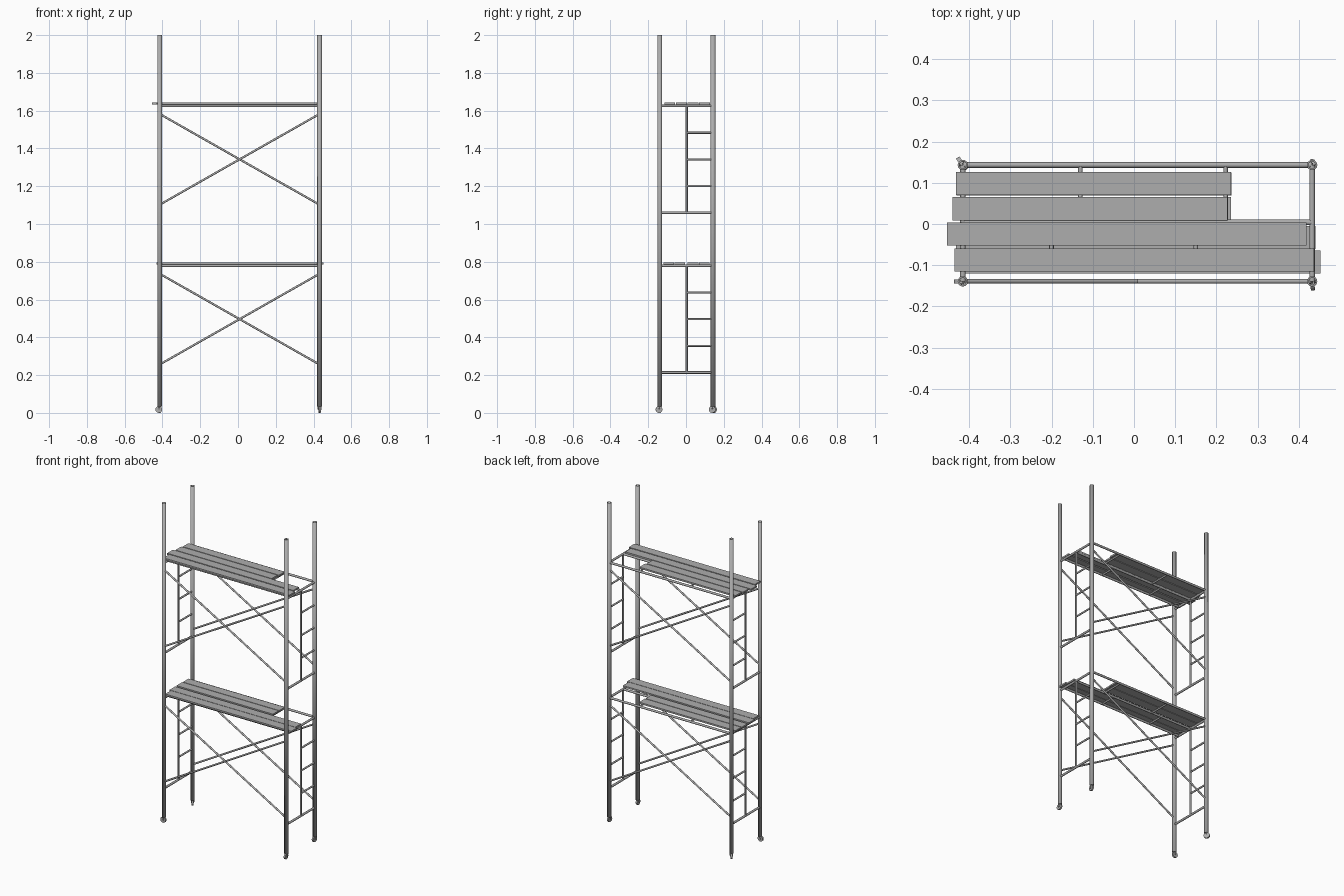
import bpy, math
from mathutils import Vector

cube = bpy.data.objects.get("Cube")
if cube:
    bpy.data.objects.remove(cube, do_unlink=True)

grey = bpy.data.materials.new("scaffold grey")
grey.use_nodes = True
colour = (0.42, 0.42, 0.42, 1)
grey.diffuse_color = colour
grey.node_tree.nodes["Principled BSDF"].inputs["Base Color"].default_value = colour

LEFT, RIGHT, FRONT, BACK = -0.415, 0.432, -0.139, 0.143
MIDDLE = 0.004
TUBE, THIN, POLE = 0.0068, 0.0055, 0.0125


def finish(name, smooth=True):
    ob = bpy.context.object
    ob.name = name
    ob.data.materials.append(grey)
    if smooth:
        bpy.ops.object.shade_smooth_by_angle(angle=math.radians(40))
    return ob


def tube(name, a, b, radius=TUBE, sides=12):
    a, b = Vector(a), Vector(b)
    d = b - a
    bpy.ops.mesh.primitive_cylinder_add(vertices=sides, radius=radius, depth=d.length,
                                        location=(a + b) / 2)
    bpy.context.object.rotation_euler = d.to_track_quat('Z', 'Y').to_euler()
    return finish(name)


def box(name, low, high):
    low, high = Vector(low), Vector(high)
    bpy.ops.mesh.primitive_cube_add(size=1, location=(low + high) / 2)
    bpy.context.object.scale = high - low
    return finish(name, False)


def pole(name, x, y):
    """Hollow upright: open cylinder given an inward wall."""
    bpy.ops.mesh.primitive_cylinder_add(vertices=16, radius=POLE, depth=1.966,
                                        end_fill_type='NOTHING', location=(x, y, 1.017))
    ob = finish(name)
    wall = ob.modifiers.new("wall", 'SOLIDIFY')
    wall.thickness = 0.004
    wall.offset = -1


def caster(name, x, y, heading):
    """Swivel wheel trailing slightly in the heading direction."""
    forward = Vector((math.cos(heading), math.sin(heading), 0))
    side = Vector((-forward.y, forward.x, 0))
    hub = Vector((x, y, 0.018)) + forward * 0.004
    tube(name + "_wheel", hub - side * 0.005, hub + side * 0.005, 0.018, 20)
    tube(name + "_axle", hub - side * 0.009, hub + side * 0.009, 0.004)
    for s in (-1, 1):
        tube(name + "_fork", hub + side * s * 0.007,
             Vector((x, y, 0.04)) + side * s * 0.007, 0.003, 8)


# Uprights and casters
headings = {(LEFT, FRONT): 180, (LEFT, BACK): 125, (RIGHT, FRONT): 275, (RIGHT, BACK): 265}
for (x, y), angle in headings.items():
    label = ("right" if x < 0 else "left") + ("_front" if y < 0 else "_back")
    pole(label + "_pole", x, y)
    caster(label + "_caster", x, y, math.radians(angle))


def storey(prefix, z, planks):
    """One level of end frames, braces and decking; z is the deck rail height."""
    base = z - 0.565
    # End frames with half-width ladders
    for x in (LEFT, RIGHT):
        for h in (base, z):
            tube(prefix + "_frame_bar", (x, FRONT, h), (x, BACK, h))
        tube(prefix + "_ladder_post", (x, MIDDLE, base), (x, MIDDLE, z), THIN)
        for i in (1, 2, 3):
            h = base + 0.141 * i
            tube(prefix + "_ladder_rung", (x, MIDDLE, h), (x, BACK, h), THIN)
    # Crossed braces on the long sides
    for y in (FRONT, BACK):
        for a, b in ((LEFT, RIGHT), (RIGHT, LEFT)):
            tube(prefix + "_brace", (a, y, z - 0.523), (b, y, z - 0.042), THIN)
    # Deck rails and short transoms
    for y in (-0.1, MIDDLE, BACK):
        tube(prefix + "_deck_rail", (LEFT, y, z), (RIGHT, y, z))
    for x in (-0.13, 0.222):
        tube(prefix + "_back_transom", (x, MIDDLE, z), (x, BACK, z), THIN)
    for x in (-0.2, 0.15):
        tube(prefix + "_front_transom", (x, -0.1, z), (x, MIDDLE, z), THIN)
    # Planks: start x, length, centre y
    for start, length, y in planks:
        box(prefix + "_plank", (start, y - 0.028, z + 0.007),
            (start + length, y + 0.028, z + 0.017))


LONG, SHORT = 0.872, 0.667
storey("lower", 0.779, [(-0.43, SHORT, 0.097), (-0.432, SHORT, 0.037),
                        (-0.432, LONG, -0.033), (-0.42, LONG, -0.092)])
storey("upper", 1.625, [(-0.432, SHORT, 0.098), (-0.44, SHORT, 0.037),
                        (-0.454, LONG, -0.024), (-0.435, LONG, -0.087)])
